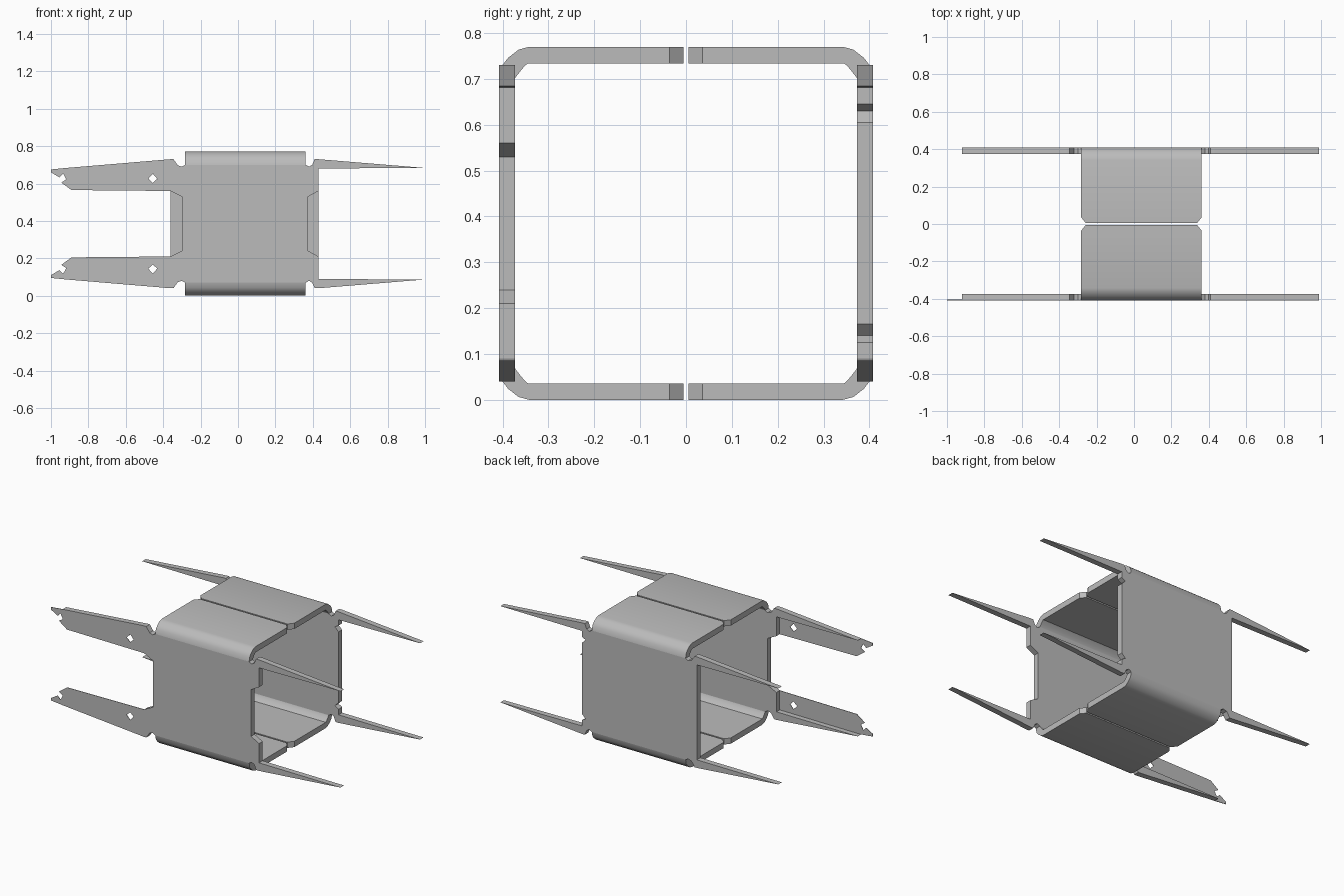
import bpy, bmesh
from mathutils import Vector

if "Cube" in bpy.data.objects:
    bpy.data.objects.remove(bpy.data.objects["Cube"])

H = 0.77          # overall height
Y_OUT, Y_IN = 0.408, 0.373

metal = bpy.data.materials.new("grey_metal")
metal.diffuse_color = (0.5, 0.5, 0.5, 1)
metal.use_nodes = True
metal.node_tree.nodes["Principled BSDF"].inputs["Base Color"].default_value = metal.diffuse_color


def finish(bm, name, smooth=False):
    bmesh.ops.recalc_face_normals(bm, faces=bm.faces)
    me = bpy.data.meshes.new(name)
    bm.to_mesh(me)
    bm.free()
    ob = bpy.data.objects.new(name, me)
    bpy.context.collection.objects.link(ob)
    me.materials.append(metal)
    if smooth:
        bpy.ops.object.select_all(action='DESELECT')
        ob.select_set(True)
        bpy.context.view_layer.objects.active = ob
        bpy.ops.object.shade_smooth_by_angle(angle=0.6)
    return ob


def cut_sheet(name, loops, y0, y1):
    """Sheet with outline loops in x/z (later loops are holes), from y0 to y1."""
    bm = bmesh.new()
    edges = []
    for loop in loops:
        vs = [bm.verts.new((x, y0, z)) for x, z in loop]
        edges += [bm.edges.new((vs[i - 1], vs[i])) for i in range(len(vs))]
    bmesh.ops.triangle_fill(bm, edges=edges, use_beauty=True, normal=Vector((0, -1, 0)))
    ext = bmesh.ops.extrude_face_region(bm, geom=bm.faces[:], use_keep_orig=True)
    for v in ext["geom"]:
        if isinstance(v, bmesh.types.BMVert):
            v.co.y = y1
    return finish(bm, name)


def flip(pts):
    return [(x, H - z) for x, z in pts]


# Upper right and upper left outline: spike and bend relief
right_spike = [(0.43, 0.68), (0.99, 0.684), (0.43, 0.73), (0.41, 0.73),
               (0.397, 0.70), (0.38, 0.69), (0.362, 0.70)]
left_spike = [(-0.283, 0.70), (-0.30, 0.69), (-0.322, 0.697), (-0.345, 0.73),
              (-0.36, 0.73), (-0.92, 0.683), (-0.36, 0.68)]
# Side edges, from mid height upward (right) and downward to mid height (left)
front_right = [(0.375, 0.53), (0.43, 0.56)]
front_left = [(-0.36, 0.56), (-0.30, 0.53)]
back_right = [(0.43, 0.605), (0.405, 0.63), (0.43, 0.645)]


def plate(name, right, left, sign):
    upper = right + right_spike + left_spike + left
    cut_sheet(name, [upper + flip(upper)[::-1]], sign * Y_OUT, sign * Y_IN)


plate("front_plate", front_right, front_left, -1)
plate("back_plate", back_right, [], 1)

# Bent flanges closing the top and bottom: outer y/z, inner y/z, end inset
stations = [(Y_OUT, 0.70, Y_IN, 0.70, 0), (0.402, 0.728, 0.372, 0.703, 0),
            (0.388, 0.746, 0.362, 0.716, 0), (0.365, 0.764, 0.352, 0.728, 0),
            (0.342, 0.77, 0.345, 0.734, 0), (0.036, 0.77, 0.036, 0.734, 0),
            (0.005, 0.77, 0.005, 0.734, 0.025)]


def flange(name, sign, top):
    bm = bmesh.new()
    rings = []
    for yo, zo, yi, zi, inset in stations:
        x0, x1 = -0.283 + inset, 0.362 - inset
        ring = [(x0, yo, zo), (x1, yo, zo), (x1, yi, zi), (x0, yi, zi)]
        rings.append([bm.verts.new((x, sign * y, z if top else H - z)) for x, y, z in ring])
    for a, b in zip(rings, rings[1:]):
        for i in range(4):
            bm.faces.new((a[i - 1], a[i], b[i], b[i - 1]))
    bm.faces.new(rings[-1])
    finish(bm, name, smooth=True)


for sign, side in ((-1, "front"), (1, "back")):
    flange(side + "_top_flange", sign, True)
    flange(side + "_bottom_flange", sign, False)

# Thin hooked arms below the left front spikes, each with a diamond hole
arm = [(-0.30, 0.68), (-0.36, 0.68), (-0.92, 0.683), (-1.0, 0.675), (-1.0, 0.66),
       (-0.955, 0.633), (-0.935, 0.653), (-0.918, 0.622), (-0.945, 0.605),
       (-0.89, 0.565), (-0.36, 0.56)]
arm = arm[1:]
hole = [(-0.48, 0.625), (-0.455, 0.652), (-0.432, 0.625), (-0.455, 0.603)]
cut_sheet("upper_hook_arm", [arm, hole], -Y_OUT, -Y_OUT + 0.003)
cut_sheet("lower_hook_arm", [flip(arm), flip(hole)], -Y_OUT, -Y_OUT + 0.003)
